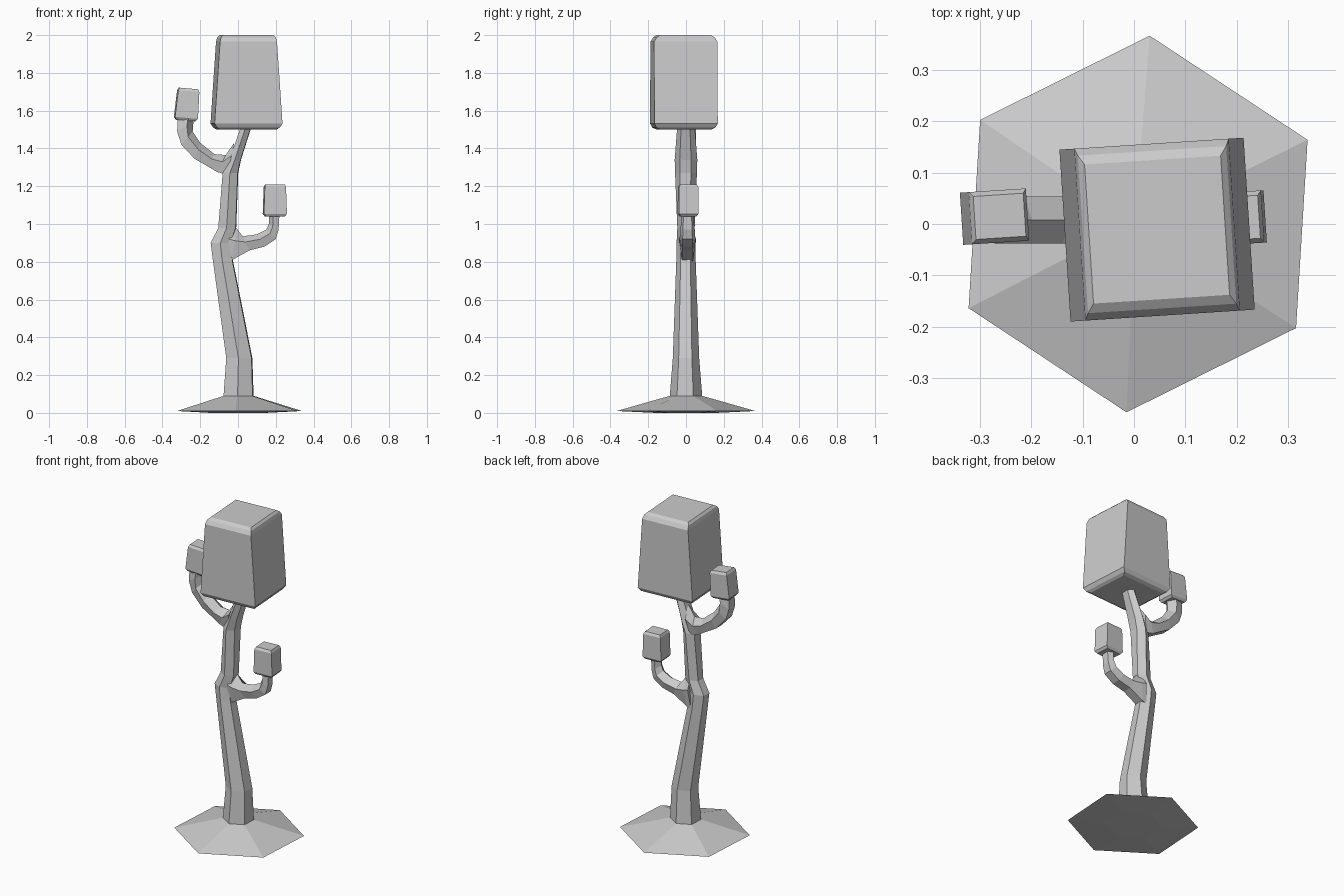
import bpy, bmesh, math
from mathutils import Vector, Matrix


def loft(name, rings, matrix=None):
    """Skin equal-length rings of points and cap both ends."""
    bm = bmesh.new()
    loops = [[bm.verts.new(p) for p in ring] for ring in rings]
    n = len(loops[0])
    for a, b in zip(loops, loops[1:]):
        for i in range(n):
            j = (i + 1) % n
            bm.faces.new((a[i], a[j], b[j], b[i]))
    bm.faces.new(loops[0][::-1])
    bm.faces.new(loops[-1])
    bmesh.ops.recalc_face_normals(bm, faces=bm.faces)
    mesh = bpy.data.meshes.new(name)
    bm.to_mesh(mesh)
    bm.free()
    obj = bpy.data.objects.new(name, mesh)
    if matrix:
        obj.matrix_world = matrix
    bpy.context.collection.objects.link(obj)
    return obj


# Six-sided trunk with flared foot: (z, centre x, half width x, half width y)
def trunk_ring(z, cx, hx, hy):
    angles = [math.radians(86.5 + 60 * i) for i in range(6)]
    return [(cx + hx / 0.866 * math.cos(a), hy * math.sin(a), z) for a in angles]


trunk = [(0.0, 0.0, 0.14, 0.16), (0.01, 0.008, 0.32, 0.368),
         (0.09, 0.003, 0.077, 0.086), (0.29, 0.007, 0.067, 0.07),
         (0.82, -0.082, 0.051, 0.051), (0.9, -0.09, 0.053, 0.05),
         (0.98, -0.057, 0.046, 0.046), (1.27, -0.04, 0.04, 0.058),
         (1.34, -0.015, 0.03, 0.06), (1.52, 0.045, 0.027, 0.046)]
loft("trunk", [trunk_ring(*r) for r in trunk])


# Five-sided branches, ridge on the inner (upper) edge, flat outer side
def branch(name, sections, y):
    rings = []
    for lo, hi, w in sections:
        lo, hi = Vector((lo[0], y, lo[1])), Vector((hi[0], y, hi[1]))
        side = Vector((0, w, 0))
        mid = lo.lerp(hi, 0.6)
        rings.append([hi, mid + side, lo + side * 0.65, lo - side * 0.65, mid - side])
    loft(name, rings)


branch("right_branch", [
    ((-0.06, 0.80), (-0.04, 1.0), 0.045), ((-0.03, 0.81), (-0.01, 0.98), 0.045),
    ((0.06, 0.86), (0.025, 0.935), 0.042), ((0.14, 0.88), (0.1, 0.945), 0.042),
    ((0.2, 0.92), (0.15, 0.97), 0.04), ((0.215, 0.97), (0.163, 1.0), 0.036),
    ((0.22, 1.06), (0.166, 1.06), 0.033)], 0.008)
branch("left_branch", [
    ((-0.055, 1.26), (-0.02, 1.43), 0.05), ((-0.11, 1.275), (-0.065, 1.365), 0.047),
    ((-0.16, 1.305), (-0.125, 1.37), 0.046), ((-0.23, 1.345), (-0.2, 1.43), 0.046),
    ((-0.30, 1.42), (-0.24, 1.49), 0.046), ((-0.322, 1.49), (-0.236, 1.54), 0.046),
    ((-0.32, 1.56), (-0.228, 1.56), 0.042)], 0.008)


# Tapered foliage blocks with softened top and bottom rims
def block(name, loc, levels, tilt=0, turn=3.7):
    rings = [[(sx * hx, sy * hy, z) for sx, sy in ((-1, -1), (1, -1), (1, 1), (-1, 1))]
             for z, hx, hy in levels]
    m = (Matrix.Translation(loc) @ Matrix.Rotation(math.radians(turn), 4, 'Z')
         @ Matrix.Rotation(math.radians(tilt), 4, 'Y'))
    loft(name, rings, m)


block("crown", (0.045, -0.011, 1.5), [
    (0, 0.15, 0.136), (0.01, 0.166, 0.156), (0.032, 0.18, 0.168),
    (0.465, 0.151, 0.168), (0.488, 0.145, 0.154), (0.5, 0.133, 0.136)])
pod = [(0, 0.05, 0.042), (0.014, 0.061, 0.051),
       (0.156, 0.056, 0.051), (0.17, 0.049, 0.042)]
block("right_pod", (0.195, 0.011, 1.04), pod, turn=-3.7 + 7.4)
block("left_pod", (-0.277, 0.014, 1.548), pod, tilt=5)
